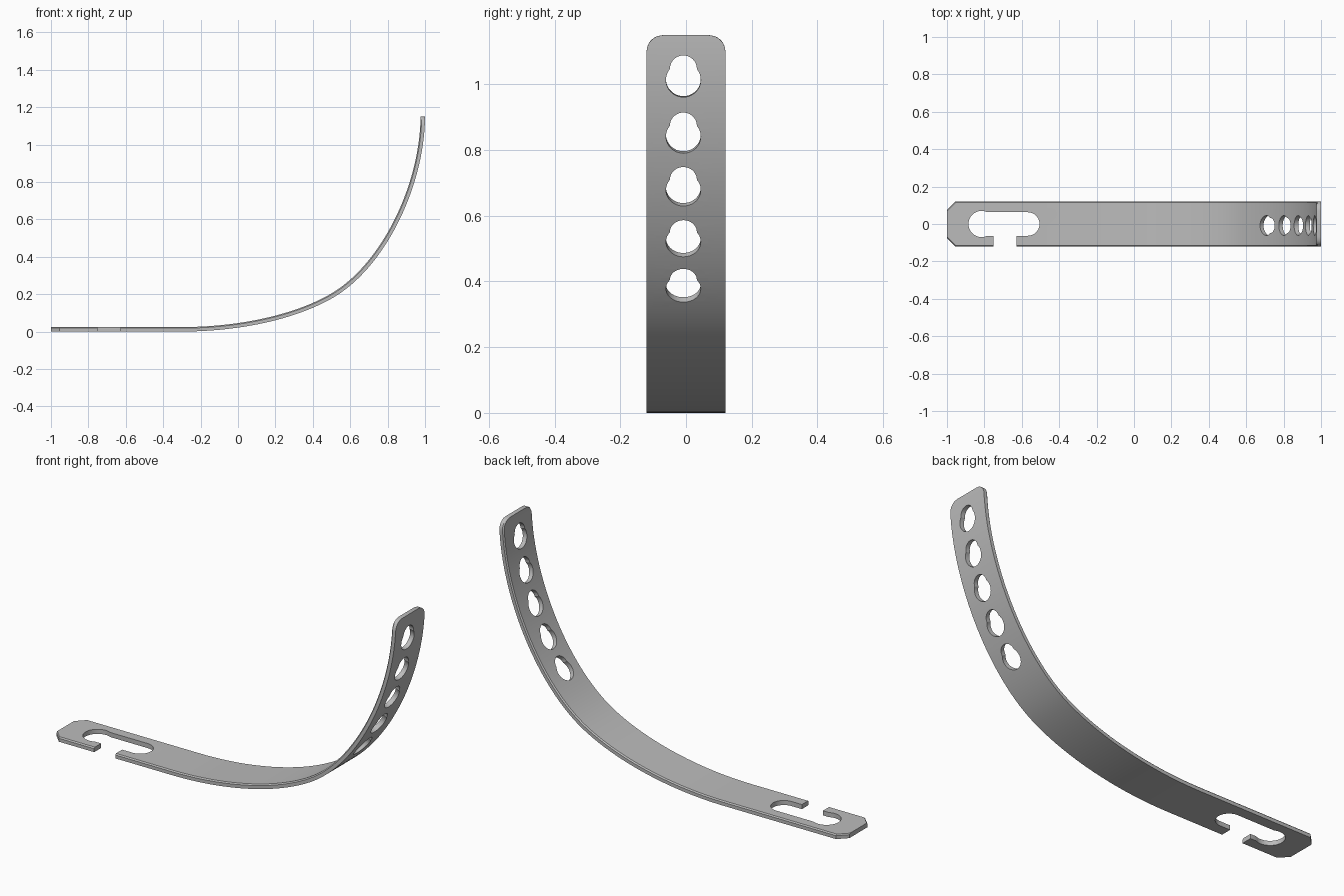
import bpy, bmesh
from math import sin, cos, radians, sqrt, degrees, acos, asin
from mathutils import Vector

cube = bpy.data.objects.get("Cube")
if cube:
    bpy.data.objects.remove(cube)

HALF_T, HALF_W, EDGE = 0.012, 0.12, 0.006


def bezier(p, t):
    a, b, c, d = (Vector(q) for q in p)
    u = 1 - t
    return a * u**3 + b * 3 * u * u * t + c * 3 * u * t * t + d * t**3


def arc(cx, cy, r, a0, a1, n=20):
    angles = [radians(a0 + (a1 - a0) * i / n) for i in range(n + 1)]
    return [(cx + r * cos(a), cy + r * sin(a)) for a in angles]


def finish(name, bm):
    bmesh.ops.recalc_face_normals(bm, faces=bm.faces)
    mesh = bpy.data.meshes.new(name)
    bm.to_mesh(mesh)
    bm.free()
    obj = bpy.data.objects.new(name, mesh)
    bpy.context.collection.objects.link(obj)
    return obj


# Centre line in x, z: flat tail, gentle bend, then steep bend
gentle = [(-0.3, 0.012), (0, 0.012), (0.30, 0.075), (0.5, 0.19)]
steep = [(0.5, 0.19), (0.777, 0.35), (0.985, 0.78), (0.988, 1.15)]
path = [Vector((x, HALF_T)) for x in (-1, -0.955, -0.6)]
path += [bezier(gentle, i / 24) for i in range(24)]
path += [bezier(steep, 1 - (1 - i / 48) ** 1.5) for i in range(49)]


def tangent(i):
    return (path[min(i + 1, len(path) - 1)] - path[max(i - 1, 0)]).normalized()


# Distance of each station from the upper end, for the rounded corners
to_end = [0.0]
for a, b in zip(path[::-1], path[-2::-1]):
    to_end.insert(0, to_end[0] + (a - b).length)


def half_width(i):
    if i == 0:
        return HALF_W - 0.045
    r = 0.05
    if to_end[i] < r:
        return HALF_W - r + sqrt(r * r - (r - to_end[i]) ** 2)
    return HALF_W


# Strap body: chamfered section swept along the centre line
bm = bmesh.new()
rings = []
for i, p in enumerate(path):
    t, w = tangent(i), half_width(i)
    n = Vector((-t.y, t.x))
    section = [(-w, -HALF_T), (w, -HALF_T), (w, HALF_T - EDGE),
               (w - EDGE, HALF_T), (EDGE - w, HALF_T), (-w, HALF_T - EDGE)]
    rings.append([bm.verts.new((p.x + n.x * h, y, p.y + n.y * h)) for y, h in section])
for r0, r1 in zip(rings, rings[1:]):
    for k in range(6):
        m = (k + 1) % 6
        bm.faces.new((r0[k], r0[m], r1[m], r1[k]))
bm.faces.new(rings[0])
bm.faces.new(rings[-1])
strap = finish("strap", bm)

# Cutters: prisms set square to the strap
cut = bmesh.new()


def prism(outline, centre, t, depth=0.05):
    n = Vector((-t.y, t.x))
    loops = []
    for h in (-depth, depth):
        loop = []
        for u, y in outline:
            q = centre + t * u + n * h
            loop.append(cut.verts.new((q.x, y, q.y)))
        loops.append(loop)
        cut.faces.new(loop)
    for k in range(len(outline)):
        m = (k + 1) % len(outline)
        cut.faces.new((loops[0][k], loops[0][m], loops[1][m], loops[1][k]))


# Open hook slot in the flat tail
slot_r, eye_r = 0.063, 0.07
a = degrees(asin(slot_r / eye_r))
slot = arc(-0.815, 0, eye_r, a, 360 - a, 32)
slot += [(-0.75, -slot_r), (-0.75, -0.2), (-0.628, -0.2), (-0.628, -slot_r)]
slot += arc(-0.568, 0, slot_r, -90, 90)
prism(slot, Vector((0, HALF_T)), Vector((1, 0)))

# Row of keyholes up the steep end
big, small, gap = 0.053, 0.041, 0.034
cross = (gap**2 + big**2 - small**2) / (2 * gap)
a_big = degrees(acos(cross / big))
a_small = degrees(acos((cross - gap) / small))
keyhole = arc(0, -0.008, big, a_big, 360 - a_big, 32)
keyhole += arc(gap, -0.008, small, -a_small, a_small)[1:-1]
for z in (0.394, 0.536, 0.693, 0.855, 1.026):
    i = next(k for k, p in enumerate(path) if p.y > z)
    p = path[i - 1].lerp(path[i], (z - path[i - 1].y) / (path[i].y - path[i - 1].y))
    t = (path[i] - path[i - 1]).normalized()
    prism(keyhole, p - t * 0.011, t)
cutter = finish("hole_cutter", cut)
cutter.hide_render = True

# Cut the holes and keep the result
mod = strap.modifiers.new("holes", 'BOOLEAN')
mod.operation = 'DIFFERENCE'
mod.solver = 'EXACT'
mod.object = cutter
graph = bpy.context.evaluated_depsgraph_get()
result = bpy.data.meshes.new_from_object(strap.evaluated_get(graph))
strap.modifiers.clear()
strap.data = result
bpy.data.objects.remove(cutter)

# Single grey finish
grey = bpy.data.materials.new("plain_grey")
grey.use_nodes = True
colour = (0.5, 0.5, 0.5, 1)
grey.diffuse_color = colour
grey.node_tree.nodes["Principled BSDF"].inputs["Base Color"].default_value = colour
strap.data.materials.clear()
strap.data.materials.append(grey)

bpy.ops.object.select_all(action='DESELECT')
strap.select_set(True)
bpy.context.view_layer.objects.active = strap
bpy.ops.object.shade_smooth_by_angle(angle=radians(30))
